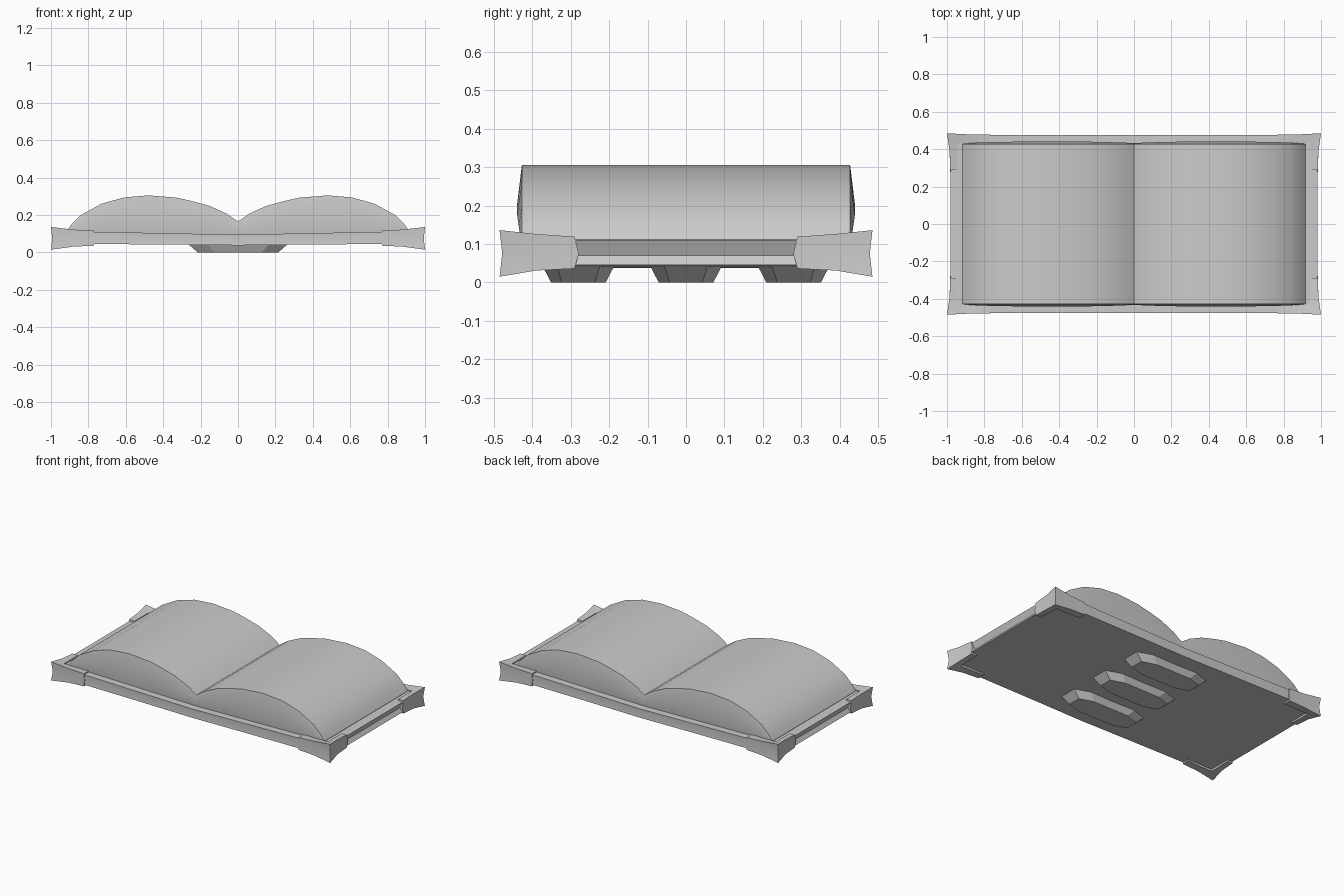
import bpy, bmesh, math

cube = bpy.data.objects.get("Cube")
if cube:
    bpy.data.objects.remove(cube, do_unlink=True)

grey = bpy.data.materials.new("light grey")
grey.use_nodes = True
COLOUR = (0.6, 0.6, 0.6, 1)
grey.diffuse_color = COLOUR
grey.node_tree.nodes["Principled BSDF"].inputs["Base Color"].default_value = COLOUR


def loft(name, rings, smooth=True):
    """Skin equal rings of points and close both ends with strips of quads."""
    bm = bmesh.new()
    loops = [[bm.verts.new(p) for p in ring] for ring in rings]
    n = len(loops[0])
    for a, b in zip(loops, loops[1:]):
        for i in range(n):
            j = (i + 1) % n
            bm.faces.new((a[i], a[j], b[j], b[i]))
    for end in (loops[0], loops[-1]):
        for i in range(n // 2 - 1):
            bm.faces.new((end[i], end[i + 1], end[n - 2 - i], end[n - 1 - i]))
    bmesh.ops.recalc_face_normals(bm, faces=bm.faces)
    mesh = bpy.data.meshes.new(name)
    bm.to_mesh(mesh)
    bm.free()
    mesh.materials.append(grey)
    obj = bpy.data.objects.new(name, mesh)
    bpy.context.collection.objects.link(obj)
    if smooth:
        bpy.ops.object.select_all(action="DESELECT")
        obj.select_set(True)
        bpy.context.view_layer.objects.active = obj
        bpy.ops.object.shade_smooth_by_angle(angle=math.radians(30))
    return obj


def section(x, y, lo, hi, mid_y, mid_z, mid_x=None):
    """Six-point cross-section across the book at x."""
    mx = x if mid_x is None else mid_x
    return [(x, -y, lo), (mx, -mid_y, mid_z), (x, -y, hi),
            (x, y, hi), (mx, mid_y, mid_z), (x, y, lo)]


# Cover board, dipping slightly at the spine, grooved at both short ends
rings = []
for x, lo, hi in [(-0.98, 0.045, 0.11), (-0.75, 0.045, 0.11), (-0.35, 0.042, 0.102),
                  (0, 0.038, 0.095), (0.35, 0.042, 0.102), (0.75, 0.045, 0.11),
                  (0.98, 0.045, 0.11)]:
    mid_x = math.copysign(0.962, x) if abs(x) > 0.9 else x
    rings.append(section(x, 0.475, lo, hi, 0.473, 0.07, mid_x))
loft("cover", rings)

# Two swelling page blocks meeting in the gutter, ends bulging a little
half = [(0, 0.165), (0.06, 0.207), (0.15, 0.248), (0.24, 0.273), (0.33, 0.293),
        (0.48, 0.305), (0.61, 0.294), (0.73, 0.26), (0.84, 0.2), (0.89, 0.15),
        (0.918, 0.112)]
profile = [(-x, z) for x, z in reversed(half[1:])] + half
rings = []
for x, top in profile:
    base = 0.09
    height = top - base
    bulge = 0.427 + 0.013 * min(1, height / 0.18)
    rings.append(section(x, 0.427, base, top, bulge, base + 0.5 * height))
loft("pages", rings)

# Flared corner guards: outer point, inner point, z low, z high, dish, end bulge
stations = [
    ((0.77, 0.478), (0.77, 0.43), 0.036, 0.117, 0, (-0.004, 0)),
    ((0.88, 0.479), (0.88, 0.43), 0.031, 0.122, 0.002, (0, 0)),
    ((1.0, 0.485), (0.945, 0.43), 0.015, 0.136, 0.007, (0, 0)),
    ((0.986, 0.39), (0.945, 0.38), 0.031, 0.126, 0.002, (0, 0)),
    ((0.983, 0.29), (0.945, 0.29), 0.036, 0.119, 0, (0, -0.011)),
]
rings = []
for (ox, oy), (ix, iy), lo, hi, dish, (ex, ey) in stations:
    rings.append([(ox, oy, lo), (ox - dish + ex, oy - dish + ey, 0.075), (ox, oy, hi),
                  (ix, iy, min(hi, 0.118)), (ix + ex, iy + ey, 0.075),
                  (ix, iy, max(lo, 0.032))])
guards = loft("corner_guards", rings)
mirror = guards.modifiers.new("Mirror", "MIRROR")
mirror.use_axis = (True, True, False)
mirror.use_mirror_merge = False


def octagon(cy, hx, hy, cut, z):
    """Long octagon with chamfered ends."""
    c = hy * 0.6
    return [(x, cy + y, z) for x, y in
            [(-hx, -c), (-hx + cut, -hy), (hx - cut, -hy), (hx, -c),
             (hx, c), (hx - cut, hy), (-hx + cut, hy), (-hx, c)]]


# Three tapered feet under the spine
for name, cy in (("front_foot", -0.28), ("middle_foot", 0), ("back_foot", 0.28)):
    loft(name, [octagon(cy, 0.215, 0.071, 0.09, 0),
                octagon(cy, 0.27, 0.096, 0.1, 0.048)], smooth=False)
